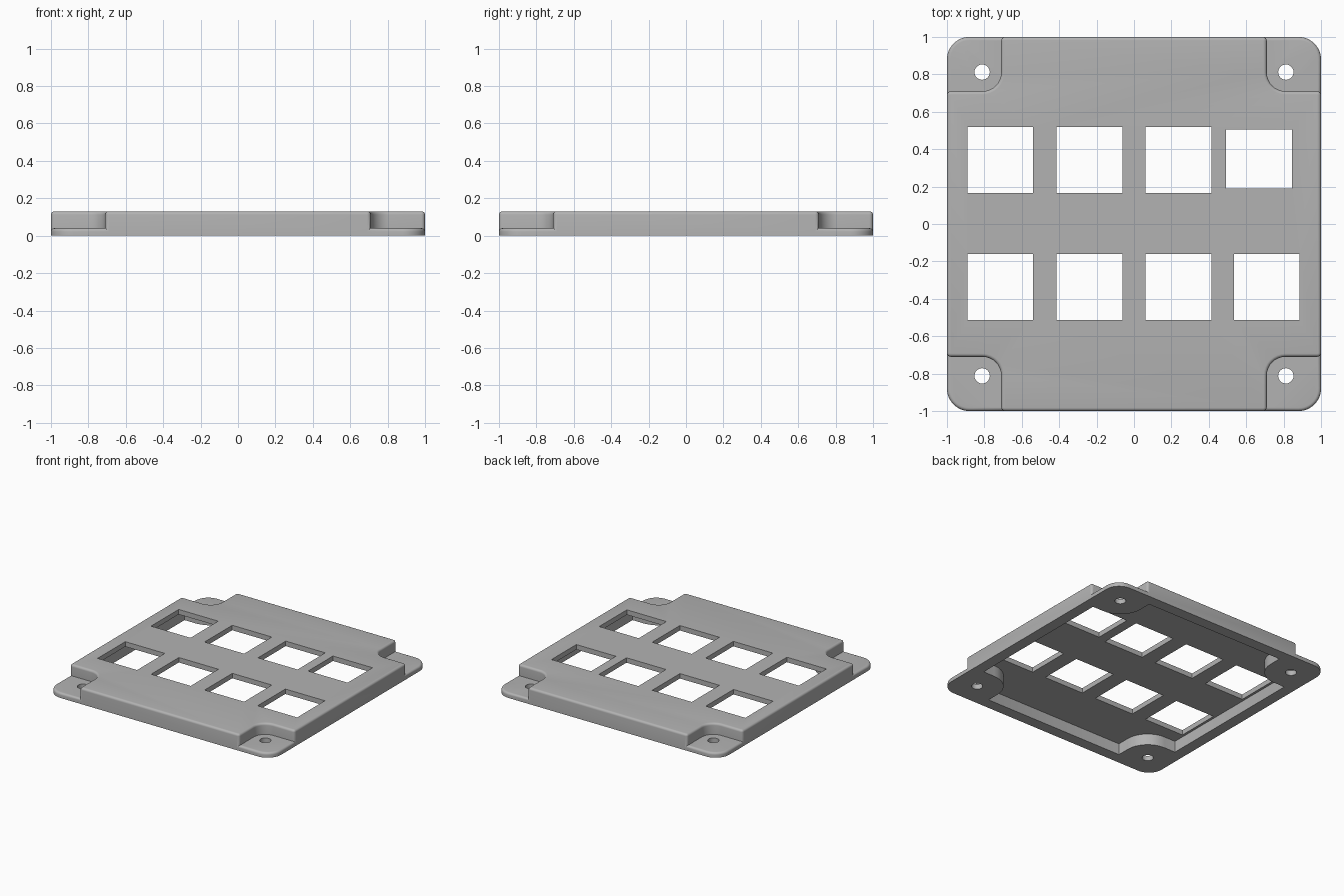
import bpy
import bmesh
from math import cos, sin, pi

cube = bpy.data.objects.get("Cube")
if cube:
    bpy.data.objects.remove(cube, do_unlink=True)

HEIGHT, TAB, SKIN, RIM, ROUND = 0.13, 0.04, 0.09, 0.09, 0.018

grey = bpy.data.materials.new("plain grey")
grey.use_nodes = True
grey.diffuse_color = (0.45, 0.45, 0.45, 1)
grey.node_tree.nodes["Principled BSDF"].inputs["Base Color"].default_value = grey.diffuse_color


def arc(cx, cy, r, start, end, steps=8):
    angles = [start + (end - start) * i / steps for i in range(steps + 1)]
    return [(cx + r * cos(a), cy + r * sin(a)) for a in angles]


def four_corners(points):
    """Repeat one corner's outline around the four corners."""
    ring = []
    for _ in range(4):
        ring += points
        points = [(-y, x) for x, y in points]
    return ring


def body_outline(inset):
    """Square with a filleted notch at each corner, offset inwards."""
    e, n = 1 - inset, 0.71 - inset
    r, f = max(0.02 - inset, 0.001), 0.1 + inset
    return four_corners(arc(e - r, n - r, r, 0, pi / 2, 4)
                        + arc(n + f, n + f, f, 1.5 * pi, pi)
                        + arc(n - r, e - r, r, 0, pi / 2, 4))


def plate_outline(inset):
    """Square with rounded corners, offset inwards."""
    c = 0.88
    return four_corners(arc(c, c, 1 - c - inset, 0, pi / 2, 12))


def loft(name, rings):
    """Solid through matching rings of (outline, z)."""
    bm = bmesh.new()
    loops = [[bm.verts.new((x, y, z)) for x, y in pts] for pts, z in rings]
    for low, high in zip(loops, loops[1:]):
        for i in range(len(low)):
            j = (i + 1) % len(low)
            bm.faces.new((low[i], low[j], high[j], high[i]))
    bm.faces.new(loops[0][::-1])
    bm.faces.new(loops[-1])
    bmesh.ops.recalc_face_normals(bm, faces=bm.faces)
    mesh = bpy.data.meshes.new(name)
    bm.to_mesh(mesh)
    bm.free()
    mesh.materials.append(grey)
    obj = bpy.data.objects.new(name, mesh)
    bpy.context.collection.objects.link(obj)
    return obj


def rounded_solid(name, outline, top):
    """Upright solid with a rounded upper edge."""
    rings = [(outline(0), 0)]
    for i in range(6):
        a = i / 5 * pi / 2
        rings.append((outline(ROUND * (1 - cos(a))), top - ROUND * (1 - sin(a))))
    return loft(name, rings)


def combine(target, tool, operation):
    mod = target.modifiers.new(operation.lower(), "BOOLEAN")
    mod.operation, mod.solver, mod.object = operation, "EXACT", tool
    bpy.ops.object.select_all(action="DESELECT")
    bpy.context.view_layer.objects.active = target
    target.select_set(True)
    bpy.ops.object.modifier_apply(modifier=mod.name)
    bpy.data.objects.remove(tool, do_unlink=True)


def cut(target, name, outline, low, high):
    combine(target, loft(name, [(outline, low), (outline, high)]), "DIFFERENCE")


# Raised cover joined to the thin plate that forms the corner tabs
cover = rounded_solid("switch_plate_cover", body_outline, HEIGHT)
combine(cover, rounded_solid("corner_tabs", plate_outline, TAB), "UNION")

# Hollow underside
cut(cover, "underside_cavity", body_outline(RIM), -0.1, SKIN)

# Two rows of square windows; the one at the back left corner is shorter
for y in (0.342, -0.337):
    for column, x in enumerate((-0.715, -0.238, 0.238, 0.71)):
        w = h = 0.176
        if column == 3 and y > 0:
            x, y, h = 0.668, 0.347, 0.158
        square = [(x - w, y - h), (x + w, y - h), (x + w, y + h), (x - w, y + h)]
        cut(cover, "window", square, -0.1, 0.3)

# Screw hole in each tab
for x in (-0.812, 0.812):
    for y in (-0.812, 0.812):
        cut(cover, "screw_hole", arc(x, y, 0.041, 0, 2 * pi * 31 / 32, 31), -0.1, 0.3)

bpy.ops.object.shade_smooth_by_angle(angle=pi / 6)
